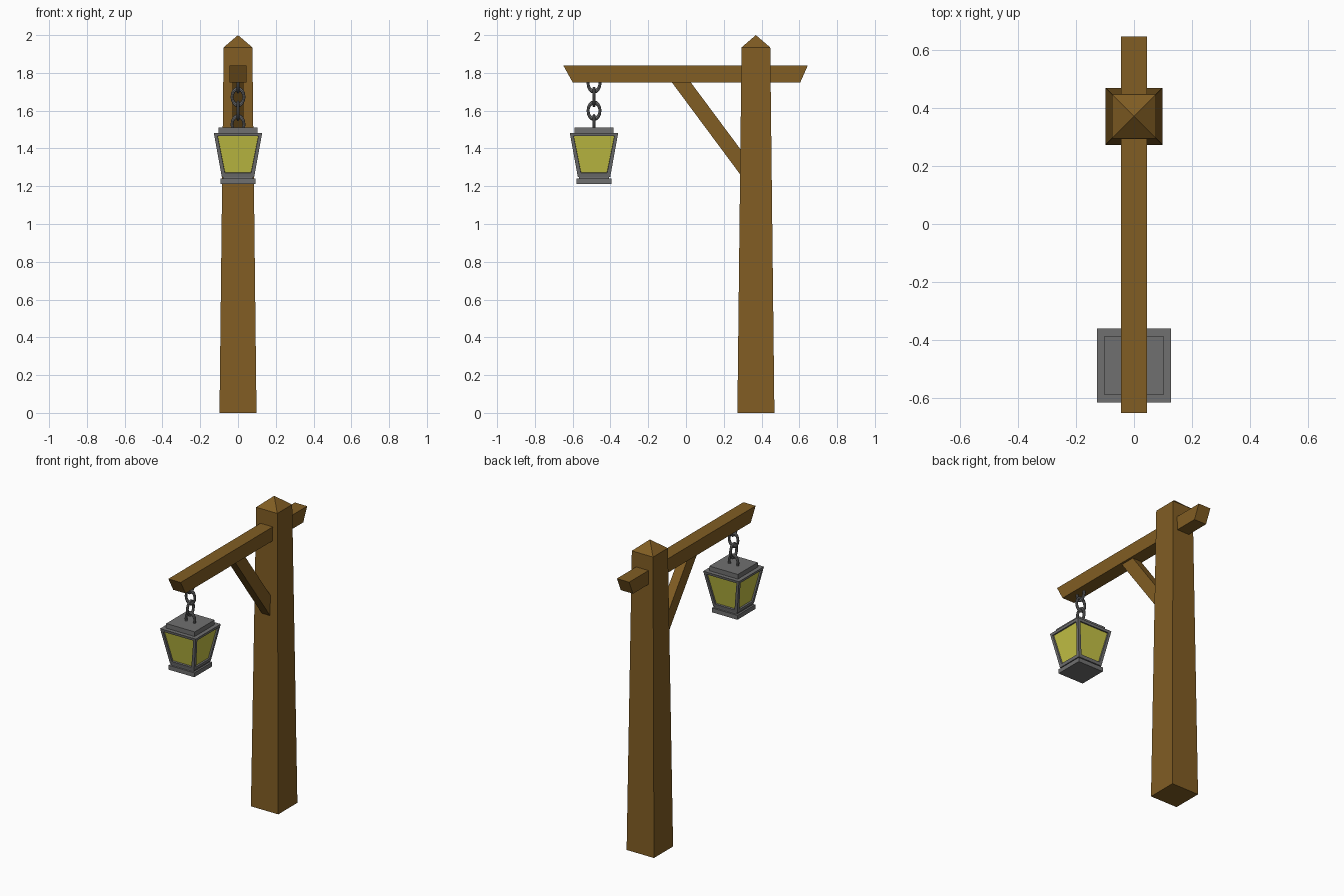
import bpy, bmesh, math

old = bpy.data.objects.get("Cube")
if old:
    bpy.data.objects.remove(old)


def material(name, rgb):
    m = bpy.data.materials.new(name)
    m.use_nodes = True
    m.diffuse_color = (*rgb, 1)
    m.node_tree.nodes["Principled BSDF"].inputs["Base Color"].default_value = (*rgb, 1)
    return m


WOOD = material("brown wood", (0.22, 0.11, 0.017))
METAL = material("grey metal", (0.16, 0.16, 0.16))
GLASS = material("yellow glass", (0.56, 0.54, 0.06))

POST_Y, LAMP_Y = 0.37, -0.487


def finish(name, bm, *mats):
    bmesh.ops.recalc_face_normals(bm, faces=bm.faces)
    mesh = bpy.data.meshes.new(name)
    bm.to_mesh(mesh)
    bm.free()
    for m in mats:
        mesh.materials.append(m)
    ob = bpy.data.objects.new(name, mesh)
    bpy.context.collection.objects.link(ob)
    return ob


def square_stack(y, levels):
    """Loft of square sections given as (half width, z); zero width makes a point."""
    bm = bmesh.new()
    prev = None
    for half, z in levels:
        if half == 0:
            ring = [bm.verts.new((0, y, z))]
        else:
            ring = [bm.verts.new((sx * half, y + sy * half, z))
                    for sx, sy in ((-1, -1), (1, -1), (1, 1), (-1, 1))]
        if prev is None:
            bm.faces.new(ring)
        else:
            for i in range(4):
                j = (i + 1) % 4
                top = [ring[0]] if half == 0 else [ring[j], ring[i]]
                bm.faces.new([prev[i], prev[j]] + top)
        prev = ring
    if len(prev) > 1:
        bm.faces.new(prev)
    return bm


def side_profile(name, points, half):
    """Extrude a (y, z) outline evenly to both sides of x = 0."""
    bm = bmesh.new()
    face = bm.faces.new([bm.verts.new((-half, y, z)) for y, z in points])
    ext = bmesh.ops.extrude_face_region(bm, geom=[face])["geom"]
    verts = [v for v in ext if isinstance(v, bmesh.types.BMVert)]
    bmesh.ops.translate(bm, verts=verts, vec=(2 * half, 0, 0))
    return finish(name, bm, WOOD)


# Timber: tapered post with pointed top, slanted-end beam, diagonal brace
finish("post", square_stack(POST_Y, [(0.098, 0), (0.076, 1.935), (0, 2)]), WOOD)
side_profile("beam", [(-0.65, 1.84), (0.645, 1.84), (0.605, 1.75), (-0.60, 1.75)], 0.044)
side_profile("brace", [(-0.075, 1.75), (0.025, 1.75), (0.30, 1.38), (0.30, 1.245)], 0.03)

# Lantern plates
finish("lantern_base", square_stack(LAMP_Y, [(0.092, 1.212), (0.092, 1.24)]), METAL)
finish("lantern_neck", square_stack(LAMP_Y, [(0.08, 1.24), (0.08, 1.252)]), METAL)
finish("lantern_cap", square_stack(LAMP_Y, [(0.102, 1.48), (0.102, 1.512)]), METAL)

# Lantern body with recessed glass panes
bm = square_stack(LAMP_Y, [(0.086, 1.25), (0.128, 1.482)])
bmesh.ops.recalc_face_normals(bm, faces=bm.faces)
sides = [f for f in bm.faces if abs(f.normal.z) < 0.5]
bmesh.ops.inset_individual(bm, faces=sides, thickness=0.026)
bmesh.ops.inset_individual(bm, faces=sides, thickness=0.001, depth=-0.01)
for f in sides:
    f.material_index = 1
finish("lantern_body", bm, METAL, GLASS)

# Chain of oval links, each turned a quarter from the last
for i in range(4):
    bpy.ops.mesh.primitive_torus_add(
        major_segments=16, minor_segments=8, major_radius=0.034, minor_radius=0.0085,
        location=(0, LAMP_Y, 1.745 - 0.0725 * i),
        rotation=(math.pi / 2, 0, math.pi / 2 * ((i + 1) % 2)))
    link = bpy.context.object
    link.name = f"chain_link_{i + 1}"
    link.scale = (0.93, 1.28, 1)
    link.data.materials.append(METAL)
    bpy.ops.object.shade_smooth_by_angle()
